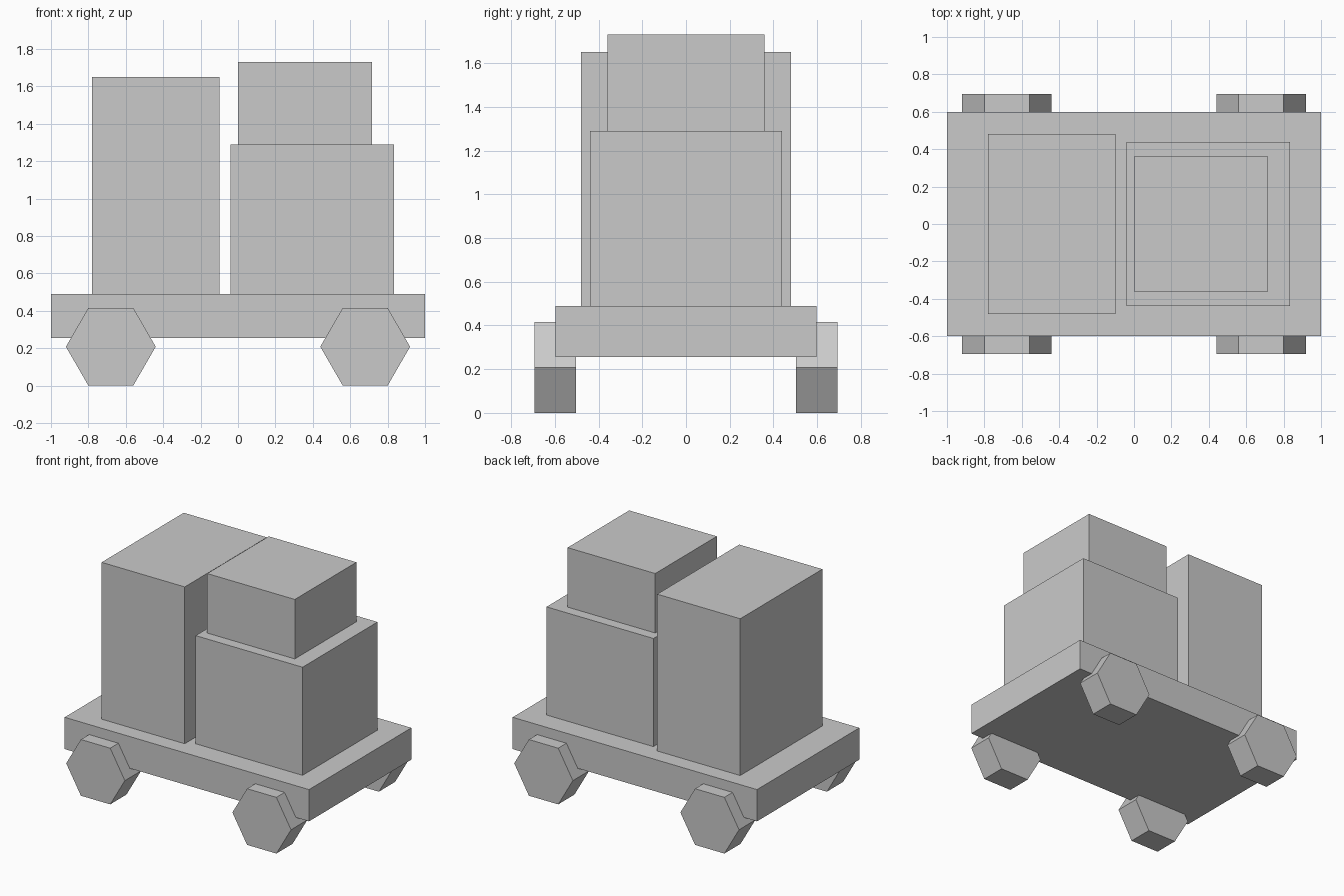
import bpy
import math

if "Cube" in bpy.data.objects:
    bpy.data.objects.remove(bpy.data.objects["Cube"])

grey = bpy.data.materials.new("light_grey")
grey.diffuse_color = (0.59, 0.59, 0.59, 1)
grey.use_nodes = True
grey.node_tree.nodes["Principled BSDF"].inputs["Base Color"].default_value = grey.diffuse_color


def box(name, x0, x1, half_y, z0, z1):
    """Box centred on y = 0, spanning the given x and z ranges."""
    bpy.ops.mesh.primitive_cube_add(size=1, location=((x0 + x1) / 2, 0, (z0 + z1) / 2))
    ob = bpy.context.object
    ob.name = name
    ob.scale = (x1 - x0, 2 * half_y, z1 - z0)
    bpy.ops.object.transform_apply(location=False, rotation=False, scale=True)
    ob.data.materials.append(grey)


def wheel(name, x, y):
    """Six-sided wheel with its axle along y, resting on a flat side."""
    r = 0.24
    bpy.ops.mesh.primitive_cylinder_add(
        vertices=6, radius=r, depth=0.19,
        location=(x, y, r * math.cos(math.pi / 6)))
    ob = bpy.context.object
    ob.name = name
    # corners point along x once the cylinder lies on its side
    ob.rotation_mode = 'XYZ'
    ob.rotation_euler = (math.pi / 2, math.pi / 6, 0)
    bpy.ops.object.transform_apply(location=False, rotation=True, scale=False)
    ob.data.materials.append(grey)


# Cart bed
box("cart_bed", -1.0, 1.0, 0.598, 0.255, 0.49)

# Stacked cargo
box("tall_crate", -0.78, -0.10, 0.48, 0.49, 1.65)
box("large_crate", -0.04, 0.835, 0.438, 0.49, 1.29)
box("small_crate", 0.0, 0.717, 0.36, 1.29, 1.73)

# Wheels
for end, x in (("left", -0.68), ("right", 0.68)):
    for side, y in (("front", -0.599), ("back", 0.599)):
        wheel(f"{side}_{end}_wheel", x, y)
